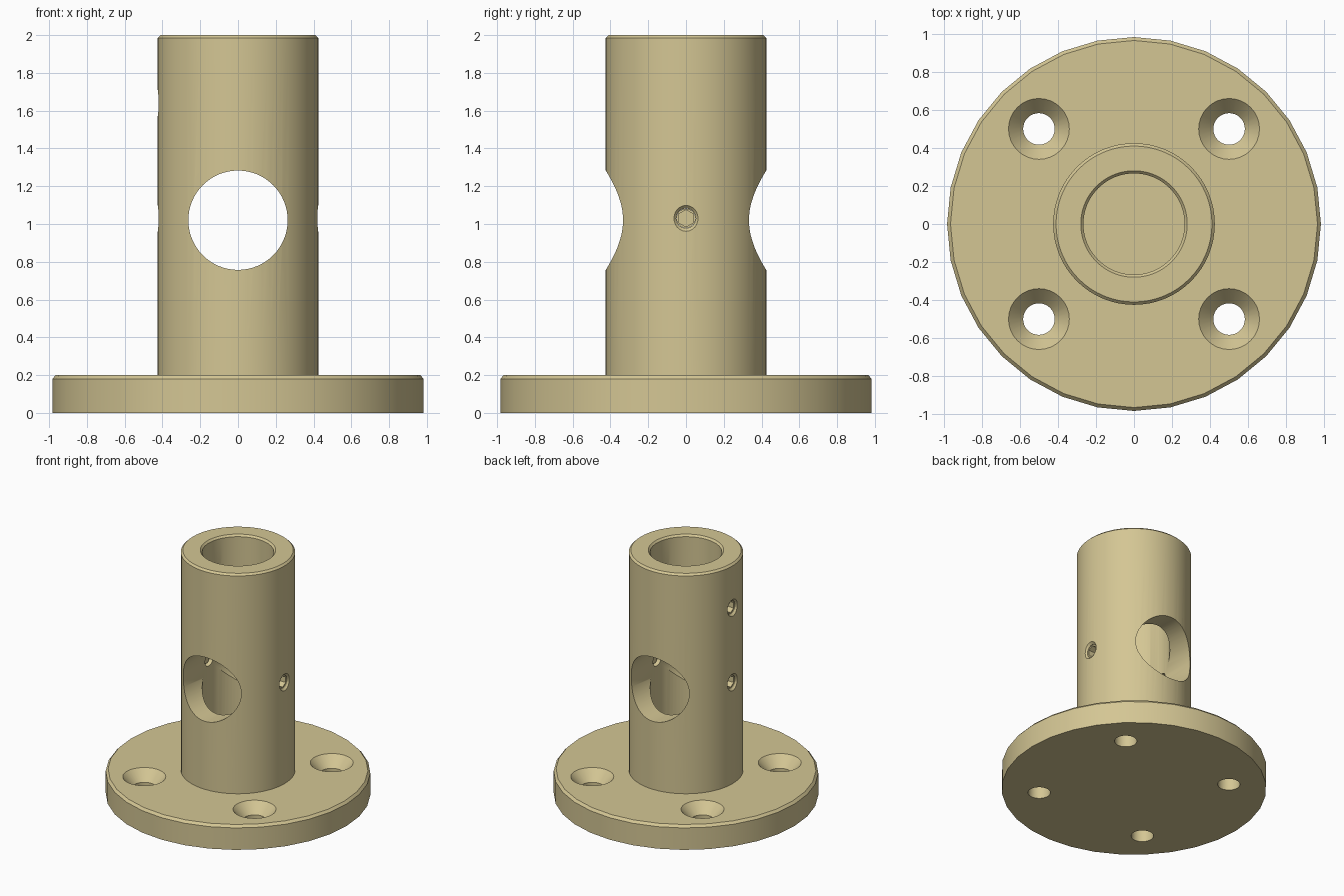
import bpy, bmesh, math
from mathutils import Matrix

if "Cube" in bpy.data.objects:
    bpy.data.objects.remove(bpy.data.objects["Cube"])

tan = bpy.data.materials.new("tan")
tan.diffuse_color = (0.658, 0.565, 0.296, 1)
tan.use_nodes = True
tan.node_tree.nodes["Principled BSDF"].inputs["Base Color"].default_value = tan.diffuse_color


def lathe(name, profile, sides, matrix=Matrix(), ring=False):
    """Turn an (r, z) profile about z; ends are capped, or joined when ring."""
    bm = bmesh.new()
    rows = [[bm.verts.new((r * math.cos(2 * math.pi * i / sides),
                           r * math.sin(2 * math.pi * i / sides), z))
             for i in range(sides)] for r, z in profile]
    pairs = list(zip(rows, rows[1:]))
    if ring:
        pairs.append((rows[-1], rows[0]))
    else:
        bm.faces.new(rows[0][::-1])
        bm.faces.new(rows[-1])
    for a, b in pairs:
        for i in range(sides):
            j = (i + 1) % sides
            bm.faces.new((a[i], a[j], b[j], b[i]))
    bmesh.ops.recalc_face_normals(bm, faces=bm.faces[:])
    bm.transform(matrix)
    mesh = bpy.data.meshes.new(name)
    bm.to_mesh(mesh)
    bm.free()
    mesh.materials.append(tan)
    ob = bpy.data.objects.new(name, mesh)
    bpy.context.collection.objects.link(ob)
    return ob


def cut(ob, cutters):
    """Subtract the cutters, keep the result and remove the cutters."""
    for c in cutters:
        c.hide_render = True
        m = ob.modifiers.new("cut", 'BOOLEAN')
        m.operation, m.solver, m.object = 'DIFFERENCE', 'EXACT', c
    dg = bpy.context.evaluated_depsgraph_get()
    mesh = bpy.data.meshes.new_from_object(ob.evaluated_get(dg))
    ob.modifiers.clear()
    ob.data = mesh
    for c in cutters:
        bpy.data.objects.remove(c)


def smooth(ob):
    bpy.ops.object.select_all(action='DESELECT')
    ob.select_set(True)
    bpy.context.view_layer.objects.active = ob
    bpy.ops.object.shade_smooth_by_angle(angle=math.radians(30))


# round base flange with four countersunk holes
flange = lathe("base_flange", [(0.983, 0), (0.983, 0.18), (0.965, 0.2)], 32)
flange.data.transform(Matrix())
cut(flange, [lathe("bolt_cutter",
                   [(0.083, -0.1), (0.083, 0.115), (0.16, 0.2), (0.16, 0.3)], 32,
                   Matrix.Translation((x, y, 0)))
             for x in (-0.5, 0.5) for y in (-0.5, 0.5)])

# hollow post, bored from the top down to the flange
post = lathe("post", [(0.266, 0.2), (0.425, 0.2), (0.425, 1.985), (0.41, 2.0),
                      (0.28, 2.0), (0.266, 1.985)], 64, ring=True)

# set screw places: (side, height)
spots = [(1, 1.03), (-1, 1.03), (-1, 1.64)]


def sideways(side, z):
    return Matrix.Translation((0, 0, z)) @ Matrix.Rotation(side * math.pi / 2, 4, 'Y')


# cross hole from front to back, and threaded holes for the set screws
cutters = [lathe("cross_cutter", [(0.263, -0.6), (0.263, 0.6)], 64,
                 Matrix.Translation((0, 0, 1.02)) @ Matrix.Rotation(math.pi / 2, 4, 'X'))]
cutters += [lathe("screw_cutter", [(0.052, 0.2), (0.052, 0.408), (0.084, 0.44)], 24,
                  sideways(s, z)) for s, z in spots]
cut(post, cutters)

# set screws with hexagonal sockets
screws = []
for s, z in spots:
    screw = lathe("set_screw", [(0.035, 0.285), (0.051, 0.3), (0.051, 0.405)], 24,
                  sideways(s, z))
    cut(screw, [lathe("socket_cutter", [(0.045, 0.35), (0.045, 0.5)], 6, sideways(s, z))])
    screws.append(screw)

for ob in [flange, post] + screws:
    smooth(ob)
